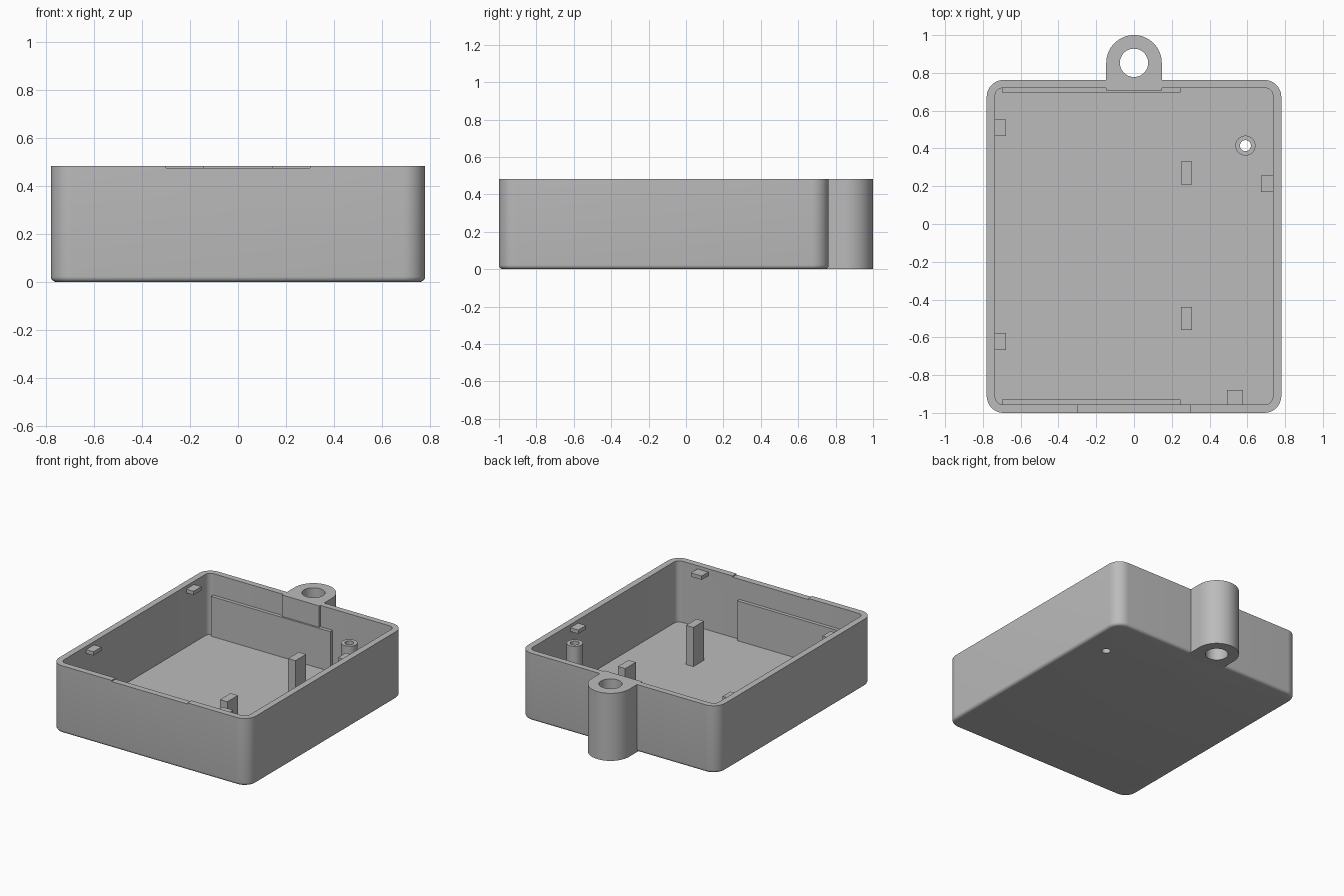
import bpy, bmesh, math

if "Cube" in bpy.data.objects:
    bpy.data.objects.remove(bpy.data.objects["Cube"])

H, FLOOR = 0.483, 0.045          # rim height, floor thickness
RIB_Z, CLIP_Z = 0.33, 0.46       # tops of ribs/posts and of clips

grey = bpy.data.materials.new("plain_grey")
grey.diffuse_color = (0.5, 0.5, 0.5, 1)
grey.use_nodes = True
grey.node_tree.nodes["Principled BSDF"].inputs["Base Color"].default_value = grey.diffuse_color


def finish(bm, name):
    bmesh.ops.recalc_face_normals(bm, faces=bm.faces)
    me = bpy.data.meshes.new(name)
    bm.to_mesh(me)
    bm.free()
    me.materials.append(grey)
    ob = bpy.data.objects.new(name, me)
    bpy.context.collection.objects.link(ob)
    return ob


def activate(ob):
    bpy.ops.object.select_all(action='DESELECT')
    ob.select_set(True)
    bpy.context.view_layer.objects.active = ob


def smooth(ob):
    activate(ob)
    bpy.ops.object.shade_smooth_by_angle(angle=math.radians(30))


def loft(name, rings, cap=True, closed=False):
    """Bridge rings of (points, z); cap the ends or join last to first."""
    bm = bmesh.new()
    loops = [[bm.verts.new((x, y, z)) for x, y in pts] for pts, z in rings]
    pairs = list(zip(loops, loops[1:])) + ([(loops[-1], loops[0])] if closed else [])
    for a, b in pairs:
        n = len(a)
        for i in range(n):
            j = (i + 1) % n
            bm.faces.new((a[i], a[j], b[j], b[i]))
    if cap:
        bm.faces.new(loops[0])
        bm.faces.new(loops[-1])
    return finish(bm, name)


def rounded_rect(x0, x1, y0, y1, r, seg=10):
    pts = []
    corners = [(x1 - r, y1 - r), (x0 + r, y1 - r), (x0 + r, y0 + r), (x1 - r, y0 + r)]
    for k, (cx, cy) in enumerate(corners):
        for i in range(seg + 1):
            a = math.pi / 2 * (k + i / seg)
            pts.append((cx + r * math.cos(a), cy + r * math.sin(a)))
    return pts


def circle(cx, cy, r, n=40):
    return [(cx + r * math.cos(2 * math.pi * i / n), cy + r * math.sin(2 * math.pi * i / n))
            for i in range(n)]


def box(name, x0, x1, y0, y1, z0, z1):
    pts = [(x0, y0), (x1, y0), (x1, y1), (x0, y1)]
    return loft(name, [(pts, z0), (pts, z1)])


def cut(ob, cutter):
    cutter.hide_render = True
    activate(ob)
    m = ob.modifiers.new("cut", 'BOOLEAN')
    m.operation, m.solver, m.object = 'DIFFERENCE', 'EXACT', cutter
    bpy.ops.object.modifier_apply(modifier=m.name)
    bpy.data.objects.remove(cutter)


# Open tub with rounded corners and a small fillet round the bottom
def outer(d):
    return rounded_rect(-0.78 + d, 0.78 - d, -1 + d, 0.763 - d, 0.09 - d)


F = 0.022
rings = []
for i in range(6):
    a = math.pi / 2 * i / 5
    rings.append((outer(F * (1 - math.sin(a))), F * (1 - math.cos(a))))
inner = rounded_rect(-0.735, 0.735, -0.955, 0.72, 0.04)
rings += [(outer(0), H), (inner, H), (inner, FLOOR)]
tub = loft("tub", rings)

# Shallow notch in the front rim and screw hole in the floor
cut(tub, box("notch_cutter", -0.3, 0.3, -1.1, -0.9, 0.475, 0.6))
hole = circle(0.59, 0.415, 0.029)
cut(tub, loft("hole_cutter", [(hole, -0.1), (hole, 0.2)]))
smooth(tub)

# Hanging lug on the back, running through the wall
R, CY = 0.147, 0.853
profile = [(-R, 0.708), (R, 0.708)]
profile += [(R * math.cos(math.pi * i / 32), CY + R * math.sin(math.pi * i / 32)) for i in range(33)]
lug = loft("hanging_lug", [(profile, 0), (profile, H)])
eye = circle(0, CY, 0.075, 48)
cut(lug, loft("eye_cutter", [(eye, -0.1), (eye, 0.6)]))
smooth(lug)

# Hollow screw boss
boss_out, boss_in = circle(0.59, 0.415, 0.053), hole
boss = loft("screw_boss", [(boss_out, FLOOR), (boss_out, 0.45), (boss_in, 0.45), (boss_in, FLOOR)],
            cap=False, closed=True)
smooth(boss)

# Ribs along the front and back walls
box("front_rib", -0.7, 0.245, -0.96, -0.93, FLOOR - 0.005, RIB_Z)
box("back_rib", -0.7, 0.245, 0.695, 0.725, FLOOR - 0.005, RIB_Z)

# Support posts
for i, y in enumerate((-0.5, 0.27)):
    box(f"support_post_{i + 1}", 0.25, 0.308, y - 0.06, y + 0.06, FLOOR - 0.005, RIB_Z - 0.005)

# Retaining clips under the rim
clips = [(-0.74, -0.677, 0.465, 0.553), (-0.74, -0.677, -0.667, -0.577),
         (0.672, 0.74, 0.17, 0.257), (0.492, 0.578, -0.96, -0.88)]
for i, c in enumerate(clips):
    box(f"clip_{i + 1}", *c, CLIP_Z - 0.027, CLIP_Z)
